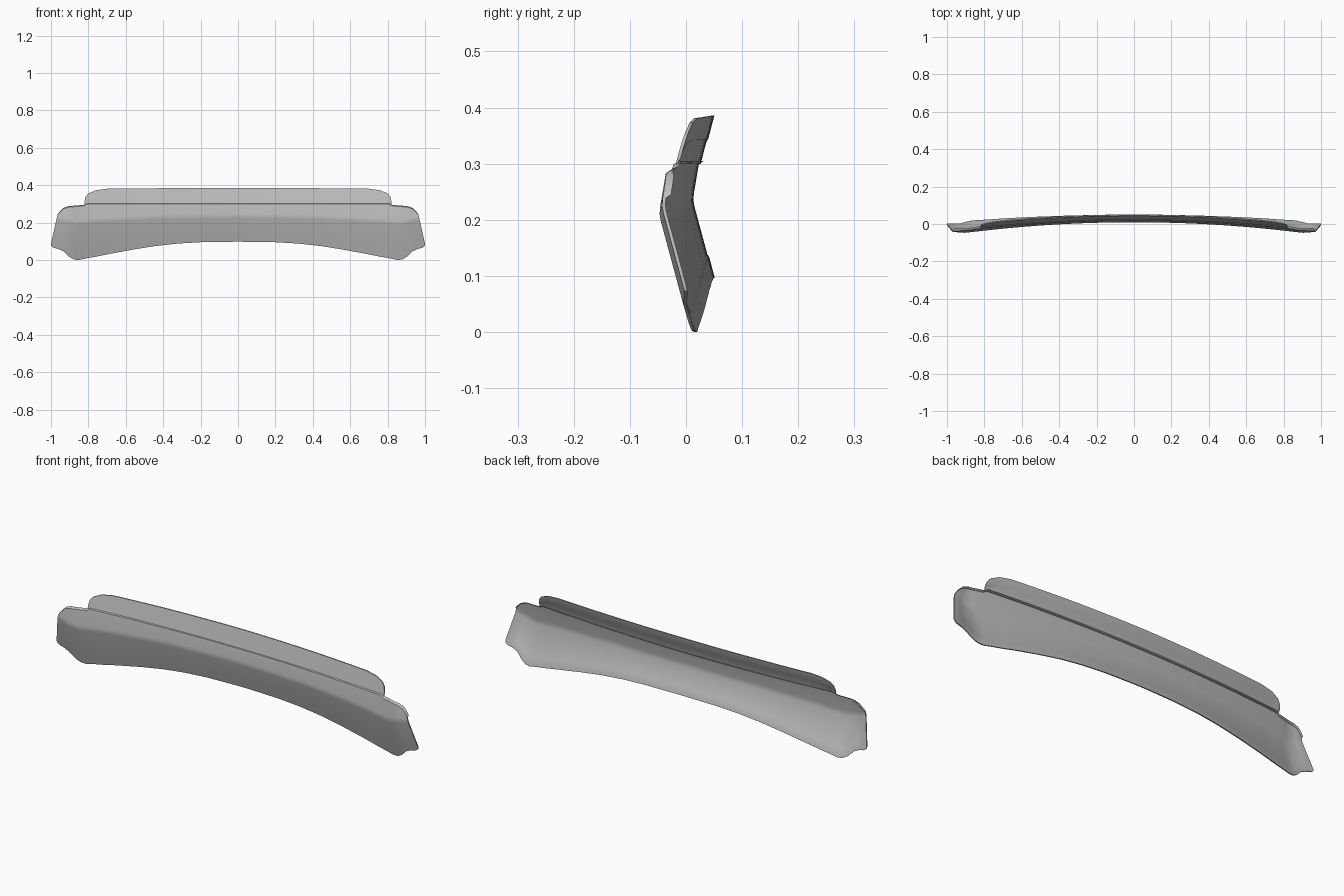
import bpy
import bmesh

cube = bpy.data.objects.get("Cube")
if cube:
    bpy.data.objects.remove(cube, do_unlink=True)

grey = bpy.data.materials.new("satin grey")
grey.use_nodes = True
COLOUR = (0.5, 0.5, 0.5, 1)
grey.diffuse_color = COLOUR
grey.node_tree.nodes["Principled BSDF"].inputs["Base Color"].default_value = COLOUR

# Outline curves along the half width: (position, height)
BOTTOM = [(0, .098), (.2, .095), (.32, .088), (.44, .075), (.56, .056), (.7, .03),
          (.8, .009), (.835, 0), (.855, .003), (.875, .016), (.905, .046), (.93, .059),
          (.955, .066), (.965, .073), (.97, .085)]
CREASE = [(0, .235), (.4, .23), (.7, .215), (.86, .2), (.97, .225)]
BODY_TOP = [(0, .305), (.81, .305), (.83, .295), (.92, .288), (.945, .278),
            (.96, .262), (.97, .245)]
FLANGE_TOP = [(0, .386), (.4, .384), (.7, .381), (.76, .373), (.8, .356),
              (.815, .338), (.82, .315)]


def curve(points, u):
    for (a, p), (b, q) in zip(points, points[1:]):
        if u <= b:
            return p + (q - p) * (u - a) / (b - a)
    return points[-1][1]


def body_column(u):
    """Points up the bumper face: (x, front y, z, thickness)."""
    low, mid, top = (curve(c, u) for c in (BOTTOM, CREASE, BODY_TOP))
    base = .008 - .07 * u * u + .2 * max(0, u - .9)
    lean = .225 * max(0, (u - .75) / .22)
    heights = [low, low + .036, low + .04, mid - .012, mid, mid + .012, top - .006, top]
    column = []
    for i, z in enumerate(heights):
        y = base + (.27 * (mid - z) if z < mid else .17 * (z - mid))
        if i == 4:
            y += .0013          # softened crease
        if i == 7:
            y += .008           # ledge under the flange
        rim = i < 2 or u > .942
        column.append((u + lean * (.22 - z), y, z, .006 if rim else .004))
    return column


def flange_column(u):
    """Points up the thin strip above the ledge."""
    top = curve(FLANGE_TOP, u)
    column = []
    for i, f in enumerate((0, .46, .52, 1)):
        z = .299 + (top - .299) * f
        y = .022 - .06 * u * u + .26 * (z - .299)
        column.append((u, y, z, .006 if i > 1 else .004))
    return column


def shell(name, half, column_at):
    """Closed thin sheet swept across the width and mirrored."""
    positions = [-u for u in reversed(half) if u > 0] + list(half)
    bm = bmesh.new()
    fronts, backs = [], []
    for p in positions:
        side = -1 if p < 0 else 1
        column = column_at(abs(p))
        fronts.append([bm.verts.new((side * x, y, z)) for x, y, z, t in column])
        backs.append([bm.verts.new((side * x, y + t, z)) for x, y, z, t in column])
    # Closed loop round each section, bridged to the next
    loops = [f + b[::-1] for f, b in zip(fronts, backs)]
    n = len(loops[0])
    for a, b in zip(loops, loops[1:]):
        for i in range(n):
            j = (i + 1) % n
            bm.faces.new((a[i], b[i], b[j], a[j]))
    # End caps
    for f, b in ((fronts[0], backs[0]), (fronts[-1], backs[-1])):
        for i in range(len(f) - 1):
            bm.faces.new((f[i], f[i + 1], b[i + 1], b[i]))
    bmesh.ops.recalc_face_normals(bm, faces=bm.faces)
    mesh = bpy.data.meshes.new(name)
    bm.to_mesh(mesh)
    bm.free()
    mesh.materials.append(grey)
    obj = bpy.data.objects.new(name, mesh)
    bpy.context.collection.objects.link(obj)
    bpy.ops.object.select_all(action='DESELECT')
    obj.select_set(True)
    bpy.context.view_layer.objects.active = obj
    bpy.ops.object.shade_smooth_by_angle(angle=.5)
    return obj


def stations(end, *outlines):
    """Even spacing plus every outline corner."""
    marks = {round(i * .04, 3) for i in range(25) if i * .04 < end}
    for outline in outlines:
        marks |= {u for u, z in outline}
    return sorted(marks)


shell("bumper_panel", stations(.97, BOTTOM, CREASE, BODY_TOP), body_column)
shell("upper_flange", stations(.82, FLANGE_TOP), flange_column)
